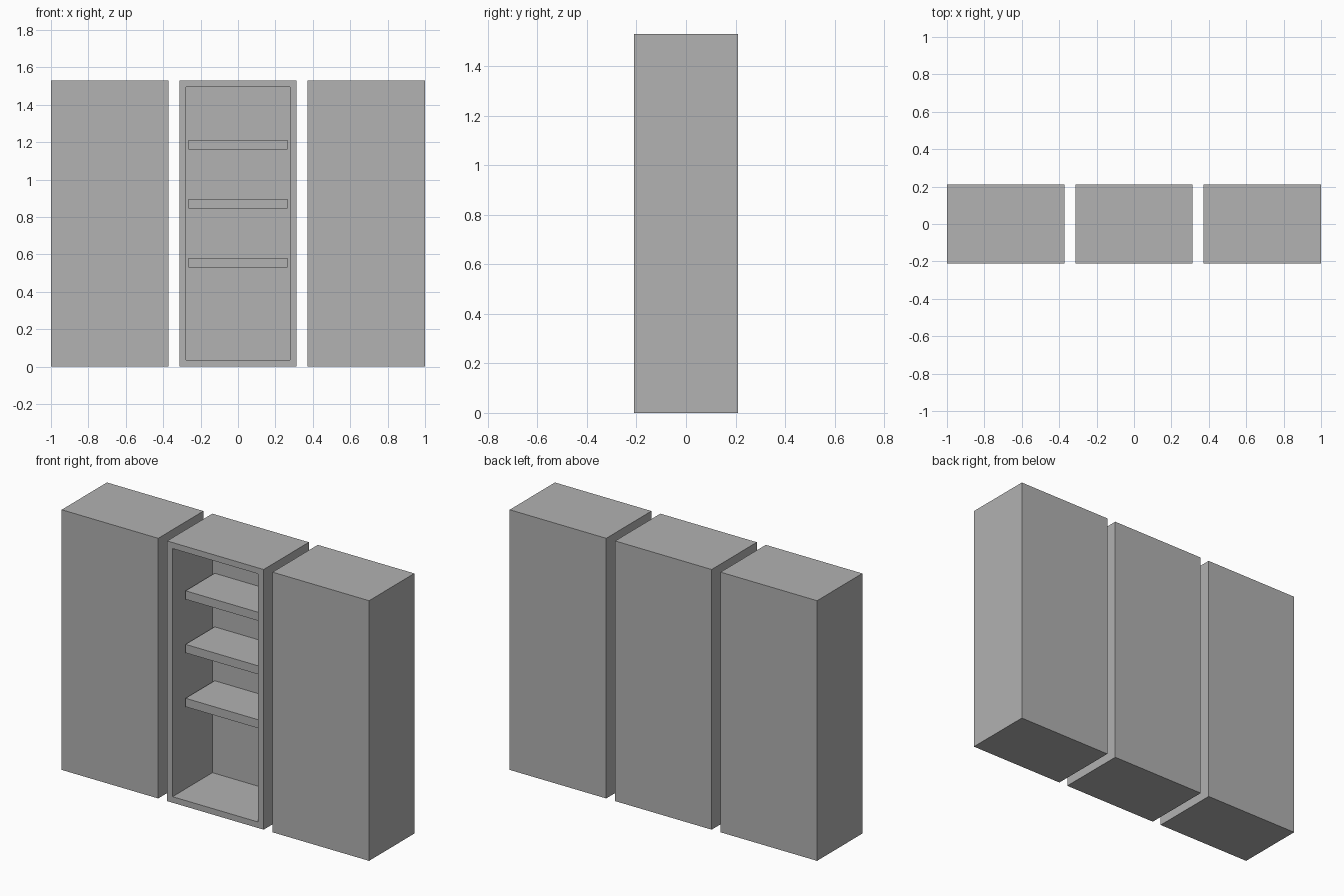
import bpy
import bmesh
from mathutils import Vector

cube = bpy.data.objects.get("Cube")
if cube:
    bpy.data.objects.remove(cube, do_unlink=True)

WIDTH, DEPTH, HEIGHT = 0.628, 0.42, 1.53
SPACING = 0.686      # distance between cabinet centres
WALL = 0.05          # board thickness
RECESS = 0.37        # depth of the open compartment
SHELF_SETBACK = 0.10

grey = bpy.data.materials.new("plain grey")
grey.use_nodes = True
colour = (0.445, 0.445, 0.445, 1)
grey.diffuse_color = colour
grey.node_tree.nodes["Principled BSDF"].inputs["Base Color"].default_value = colour


def box(name, size, centre, edit=None):
    """Make a flat-sided box, optionally reshaped by an edit function."""
    bm = bmesh.new()
    bmesh.ops.create_cube(bm, size=1)
    bmesh.ops.scale(bm, vec=Vector(size), verts=bm.verts)
    if edit:
        edit(bm)
    mesh = bpy.data.meshes.new(name)
    bm.to_mesh(mesh)
    bm.free()
    mesh.materials.append(grey)
    obj = bpy.data.objects.new(name, mesh)
    obj.location = centre
    bpy.context.collection.objects.link(obj)
    return obj


def hollow_front(bm):
    """Inset the front face and push it back to leave an open compartment."""
    bm.normal_update()
    front = min(bm.faces, key=lambda f: f.normal.y)
    bmesh.ops.inset_individual(bm, faces=[front], thickness=WALL)
    back = bmesh.ops.extrude_discrete_faces(bm, faces=[front])["faces"]
    bmesh.ops.translate(bm, vec=(0, RECESS, 0), verts=back[0].verts)
    bmesh.ops.recalc_face_normals(bm, faces=bm.faces)


# Closed cabinets on either side of the open one
size = (WIDTH, DEPTH, HEIGHT)
for side, x in (("left", SPACING), ("right", -SPACING)):
    box(side + "_cabinet", size, (x, 0, HEIGHT / 2))
box("open_cabinet", size, (0, 0, HEIGHT / 2), hollow_front)

# Shelves, set back from the opening
shelf_depth = RECESS - SHELF_SETBACK
shelf_y = -DEPTH / 2 + SHELF_SETBACK + shelf_depth / 2
for name, z in (("lower", 0.555), ("middle", 0.872), ("upper", 1.187)):
    box(name + "_shelf", (WIDTH - 2 * WALL, shelf_depth, WALL), (0, shelf_y, z))
